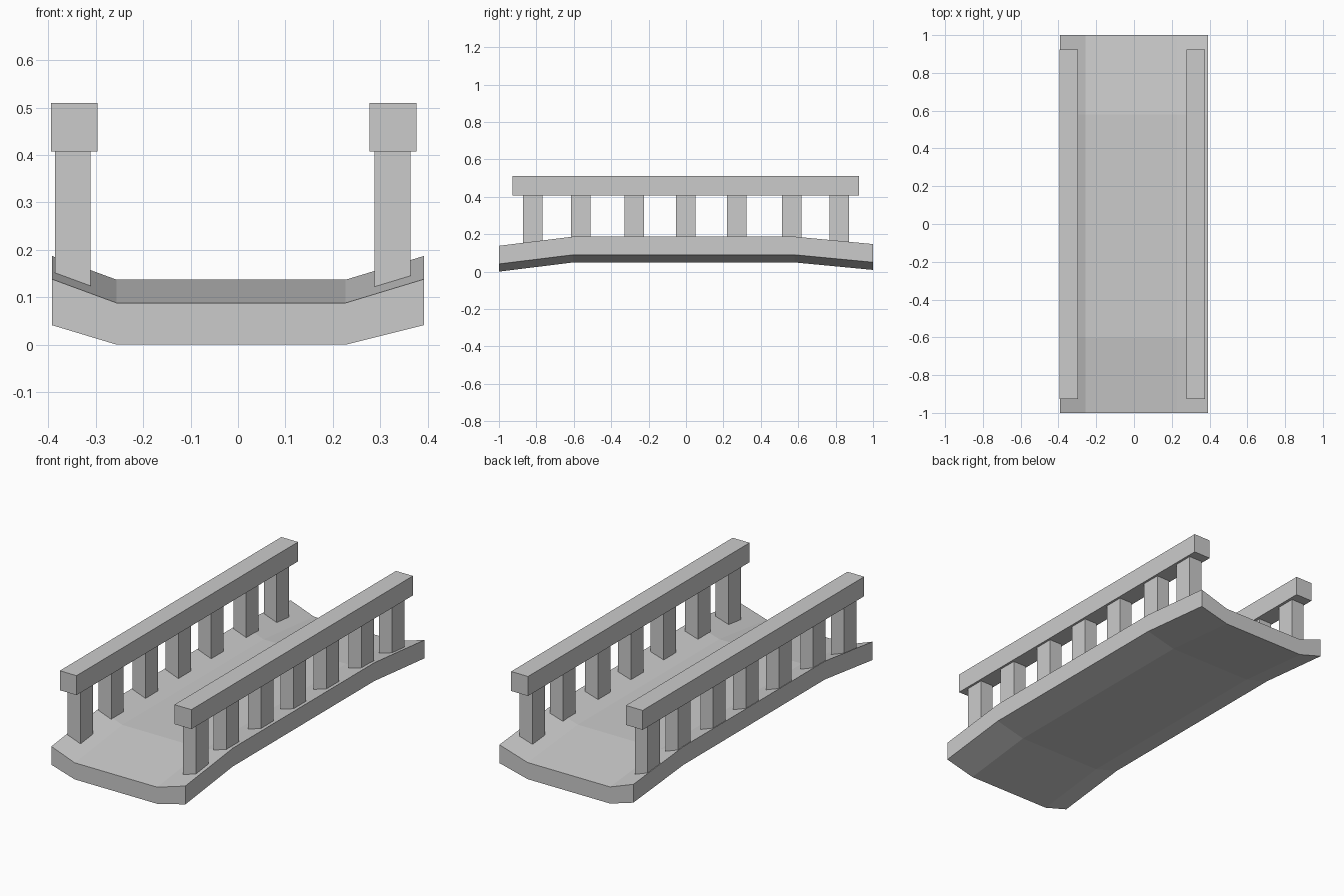
import bpy, bmesh

if "Cube" in bpy.data.objects:
    bpy.data.objects.remove(bpy.data.objects["Cube"])


def new_object(name, bm):
    bmesh.ops.recalc_face_normals(bm, faces=bm.faces[:])
    mesh = bpy.data.meshes.new(name)
    bm.to_mesh(mesh)
    bm.free()
    obj = bpy.data.objects.new(name, mesh)
    bpy.context.collection.objects.link(obj)
    return obj


def box(name, x0, x1, y0, y1, z0, z1):
    bm = bmesh.new()
    bmesh.ops.create_cube(bm, size=1)
    for v in bm.verts:
        v.co = (x1 if v.co.x > 0 else x0,
                y1 if v.co.y > 0 else y0,
                z1 if v.co.z > 0 else z0)
    return new_object(name, bm)


# Deck: trough-shaped cross-section lofted along a gently arched path
section = [(-0.392, 0.041), (-0.256, 0.0), (0.227, 0.0), (0.392, 0.041),
           (0.392, 0.138), (0.227, 0.088), (-0.256, 0.088), (-0.392, 0.138)]
stations = [(-1.0, 0.0), (-0.603, 0.049), (0.58, 0.049), (1.0, 0.009)]
bm = bmesh.new()
rings = [[bm.verts.new((x, y, z + lift)) for x, z in section]
         for y, lift in stations]
n = len(section)
for a, b in zip(rings, rings[1:]):
    for i in range(n):
        j = (i + 1) % n
        bm.faces.new((a[i], a[j], b[j], b[i]))
# End caps as strips between the lower and upper edges
for ring in (rings[0], rings[-1]):
    for i in range(3):
        bm.faces.new((ring[i], ring[i + 1], ring[6 - i], ring[7 - i]))
new_object("bridge_deck", bm)

# Railings: a handrail on seven posts along each side
post_centres = [-0.82, -0.563, -0.277, -0.002, 0.272, 0.565, 0.82]
sides = {"left": (-0.394, -0.296, -0.386, -0.311),
         "right": (0.277, 0.376, 0.288, 0.364)}
for side, (rx0, rx1, px0, px1) in sides.items():
    box(f"{side}_handrail", rx0, rx1, -0.927, 0.925, 0.407, 0.51)
    for k, y in enumerate(post_centres, 1):
        box(f"{side}_post_{k}", px0, px1, y - 0.052, y + 0.052, 0.115, 0.408)
